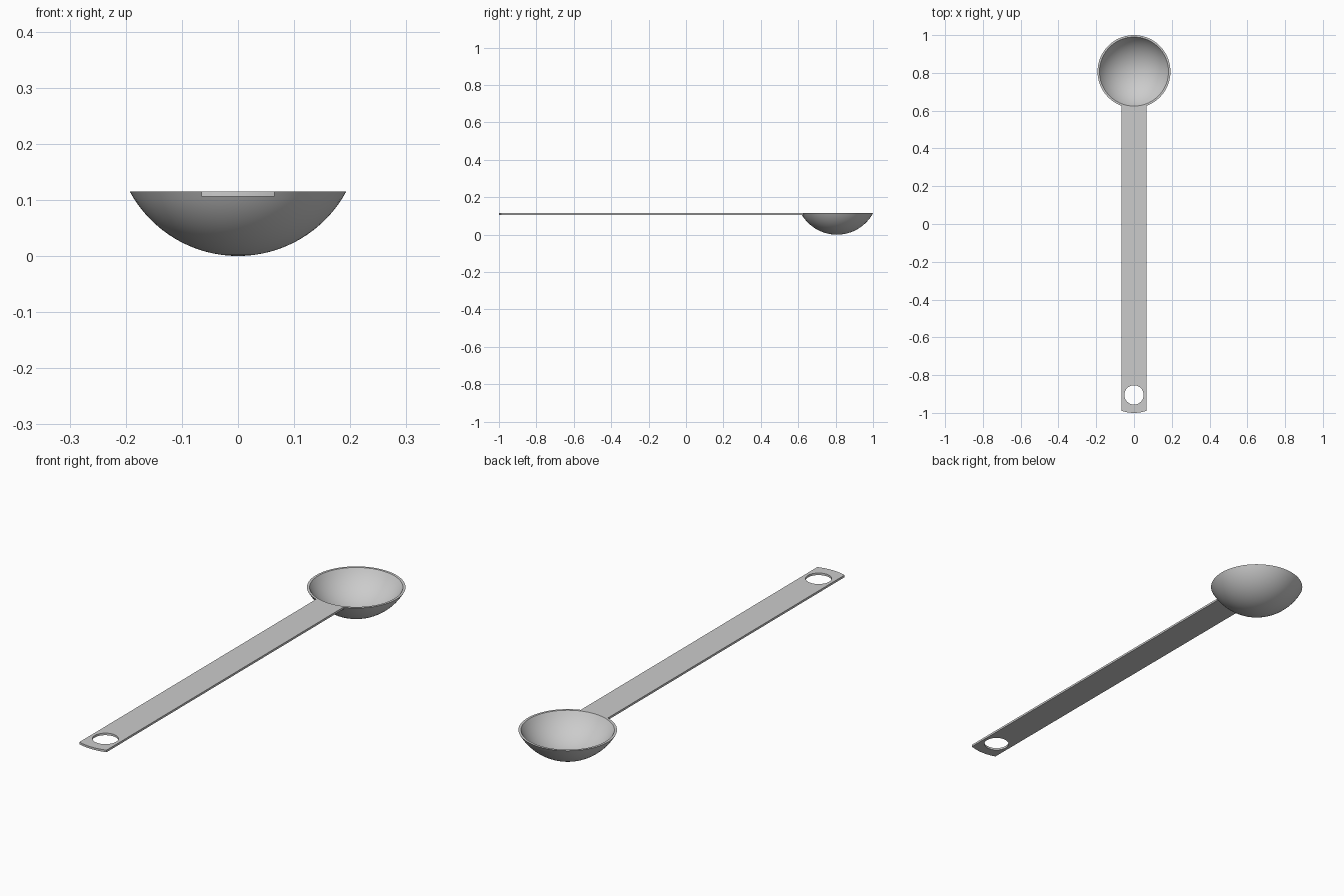
import bpy, bmesh, math

if "Cube" in bpy.data.objects:
    bpy.data.objects.remove(bpy.data.objects["Cube"])

TOP = 0.115            # height of rim and handle top
THICK = 0.009          # sheet thickness
RIM = 0.193            # outer rim radius
BOWL_Y = 0.807
R_OUT = (RIM**2 + TOP**2) / (2 * TOP)
R_IN = R_OUT - THICK
HALF_W = 0.065

steel = bpy.data.materials.new("grey_steel")
steel.diffuse_color = (0.6, 0.6, 0.6, 1)
steel.use_nodes = True
steel.node_tree.nodes["Principled BSDF"].inputs["Base Color"].default_value = steel.diffuse_color


def make_object(name, bm):
    bmesh.ops.recalc_face_normals(bm, faces=bm.faces)
    mesh = bpy.data.meshes.new(name)
    bm.to_mesh(mesh)
    bm.free()
    mesh.materials.append(steel)
    obj = bpy.data.objects.new(name, mesh)
    bpy.context.collection.objects.link(obj)
    bpy.ops.object.select_all(action='DESELECT')
    obj.select_set(True)
    bpy.context.view_layer.objects.active = obj
    bpy.ops.object.shade_smooth_by_angle(angle=math.radians(30))
    return obj


def cap_profile(radius, steps=16):
    """Arc from the bottom pole up to the rim plane."""
    end = math.acos((R_OUT - TOP) / radius)
    return [(radius * math.sin(end * i / steps),
             R_OUT - radius * math.cos(end * i / steps)) for i in range(steps + 1)]


# Bowl: hollow spherical cap with a flat rim, spun from its section
bm = bmesh.new()
section = cap_profile(R_OUT) + cap_profile(R_IN)[::-1]
verts = [bm.verts.new((r, 0, z)) for r, z in section]
edges = [bm.edges.new(pair) for pair in zip(verts, verts[1:])]
bmesh.ops.spin(bm, geom=verts + edges, cent=(0, 0, 0), axis=(0, 0, 1),
               angle=2 * math.pi, steps=72, use_duplicate=False)
bmesh.ops.remove_doubles(bm, verts=bm.verts, dist=1e-5)
bowl = make_object("bowl", bm)
bowl.location.y = BOWL_Y


# Handle: flat strip, rounded tip, end fitted to the bowl, hanging hole
def arc(cy, radius, sign, steps=12):
    """Shallow arc across the strip width, left to right."""
    a = math.asin(HALF_W / radius)
    return [(radius * math.sin(-a + 2 * a * i / steps),
             cy + sign * radius * math.cos(-a + 2 * a * i / steps))
            for i in range(steps + 1)]


bm = bmesh.new()
outline = arc(-0.8, 0.2, -1) + arc(BOWL_Y, 0.188, -1)[::-1]
hole = [(0.051 * math.cos(t * math.pi / 24), -0.905 + 0.051 * math.sin(t * math.pi / 24))
        for t in range(48)]
edges = []
for loop in (outline, hole):
    vs = [bm.verts.new((x, y, TOP - THICK)) for x, y in loop]
    edges += [bm.edges.new((vs[i - 1], vs[i])) for i in range(len(vs))]
bmesh.ops.triangle_fill(bm, use_beauty=True, use_dissolve=False, edges=edges)
result = bmesh.ops.extrude_face_region(bm, geom=bm.faces[:], use_keep_orig=True)
top_verts = [g for g in result["geom"] if isinstance(g, bmesh.types.BMVert)]
bmesh.ops.translate(bm, verts=top_verts, vec=(0, 0, THICK))
make_object("handle", bm)
